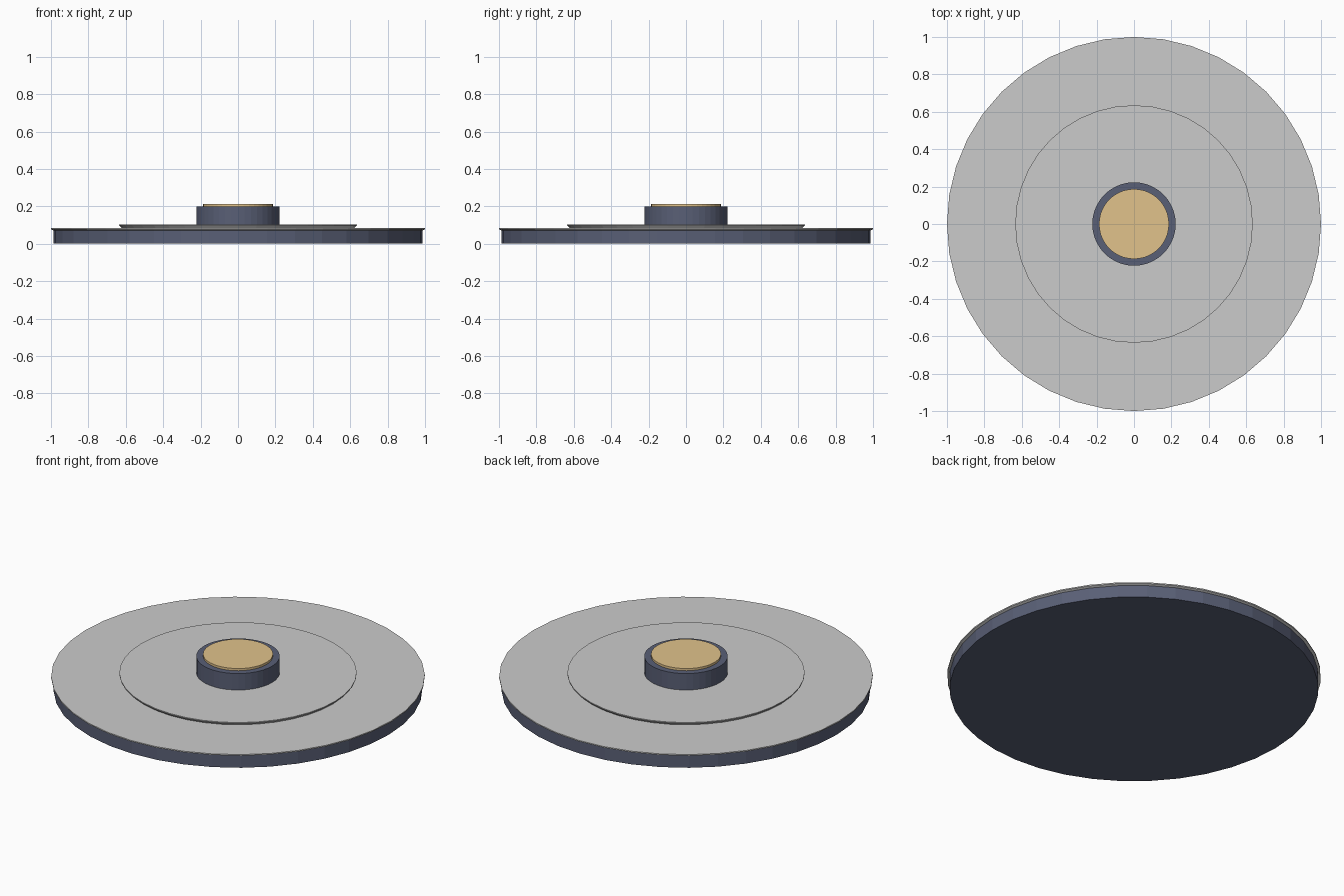
import bpy, bmesh, math

if "Cube" in bpy.data.objects:
    bpy.data.objects.remove(bpy.data.objects["Cube"])

SIDES = 40


def material(name, rgb):
    m = bpy.data.materials.new(name)
    m.diffuse_color = (*rgb, 1)
    m.use_nodes = True
    m.node_tree.nodes["Principled BSDF"].inputs["Base Color"].default_value = m.diffuse_color
    return m


def lathe(name, profile, mat=None, sides=SIDES):
    """Closed turned solid from (radius, z) pairs, bottom to top."""
    bm = bmesh.new()
    rings = [[bm.verts.new((r * math.cos(math.tau * i / sides),
                            r * math.sin(math.tau * i / sides), z))
              for i in range(sides)] for r, z in profile]
    for a, b in zip(rings, rings[1:]):
        for i in range(sides):
            j = (i + 1) % sides
            bm.faces.new((a[i], a[j], b[j], b[i]))
    bm.faces.new(rings[0][::-1])
    bm.faces.new(rings[-1])
    mesh = bpy.data.meshes.new(name)
    bm.to_mesh(mesh)
    bm.free()
    ob = bpy.data.objects.new(name, mesh)
    bpy.context.collection.objects.link(ob)
    if mat:
        mesh.materials.append(mat)
    return ob


slate = material("slate", (0.10, 0.115, 0.18))
gold = material("gold", (0.75, 0.54, 0.26))

# Wide base disc and the thin grey plate overhanging it
lathe("base_disc", [(0.987, 0), (0.987, 0.071)], slate)
lathe("outer_plate", [(0.987, 0.071), (1.0, 0.077), (1.0, 0.084)])
# Raised inner plate, undercut at its rim
lathe("inner_plate", [(0.622, 0.084), (0.635, 0.098), (0.635, 0.103)])
# Central hub with coloured cap
lathe("hub", [(0.223, 0.103), (0.223, 0.2)], slate)
lathe("hub_cap", [(0.187, 0.2), (0.187, 0.213)], gold)
